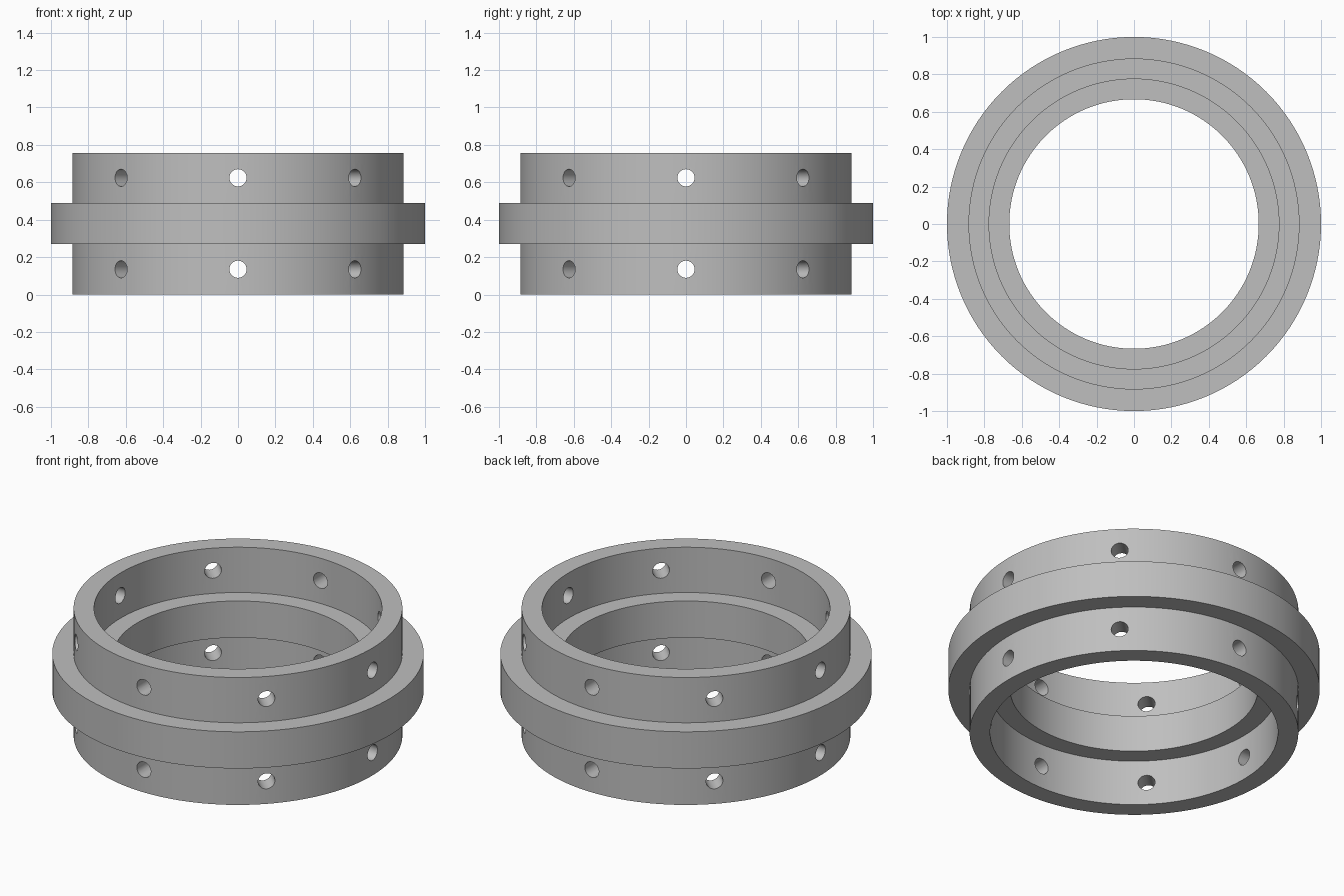
import bpy, bmesh, math
from mathutils import Matrix, Vector

if "Cube" in bpy.data.objects:
    bpy.data.objects.remove(bpy.data.objects["Cube"])

SEGMENTS = 128
HEIGHT, FLANGE_LOW, FLANGE_HIGH = 0.757, 0.27, 0.488
FLANGE_R, WALL_R, INNER_R, BORE_R = 1.0, 0.885, 0.775, 0.667
HOLE_R, HOLE_LEVELS, HOLES = 0.046, (0.135, 0.624), 8

# Plain grey metal
metal = bpy.data.materials.new("grey metal")
metal.use_nodes = True
colour = (0.52, 0.52, 0.52, 1)
metal.diffuse_color = colour
metal.node_tree.nodes["Principled BSDF"].inputs["Base Color"].default_value = colour


def make_object(name, bm):
    bmesh.ops.recalc_face_normals(bm, faces=bm.faces)
    mesh = bpy.data.meshes.new(name)
    bm.to_mesh(mesh)
    bm.free()
    mesh.materials.append(metal)
    obj = bpy.data.objects.new(name, mesh)
    bpy.context.collection.objects.link(obj)
    return obj


# Ring body: stepped cross-section turned around z
profile = [(WALL_R, 0), (WALL_R, FLANGE_LOW), (FLANGE_R, FLANGE_LOW),
           (FLANGE_R, FLANGE_HIGH), (WALL_R, FLANGE_HIGH), (WALL_R, HEIGHT),
           (INNER_R, HEIGHT), (INNER_R, FLANGE_HIGH), (BORE_R, FLANGE_HIGH),
           (BORE_R, FLANGE_LOW), (INNER_R, FLANGE_LOW), (INNER_R, 0)]
bm = bmesh.new()
verts = [bm.verts.new((r, 0, z)) for r, z in profile]
edges = [bm.edges.new((v, verts[i - 1])) for i, v in enumerate(verts)]
bmesh.ops.spin(bm, geom=verts + edges, cent=(0, 0, 0), axis=(0, 0, 1),
               angle=math.tau, steps=SEGMENTS, use_merge=True)
bmesh.ops.remove_doubles(bm, verts=bm.verts, dist=1e-5)
ring = make_object("flanged_ring", bm)

# Radial pin holes through the upper and lower walls
bm = bmesh.new()
for z in HOLE_LEVELS:
    for i in range(HOLES):
        turn = Matrix.Rotation(math.tau * i / HOLES, 4, 'Z')
        place = Matrix.Translation(Vector(((WALL_R + INNER_R) / 2, 0, z)))
        bmesh.ops.create_cone(bm, cap_ends=True, segments=32, radius1=HOLE_R,
                              radius2=HOLE_R, depth=0.3,
                              matrix=turn @ place @ Matrix.Rotation(math.pi / 2, 4, 'Y'))
cutter = make_object("hole_cutter", bm)
cutter.hide_render = True

cut = ring.modifiers.new("pin holes", 'BOOLEAN')
cut.operation = 'DIFFERENCE'
cut.solver = 'EXACT'
cut.object = cutter
bpy.context.view_layer.objects.active = ring
bpy.ops.object.select_all(action='DESELECT')
ring.select_set(True)
bpy.ops.object.modifier_apply(modifier=cut.name)
bpy.data.objects.remove(cutter)

bpy.ops.object.shade_smooth_by_angle(angle=math.radians(30))
